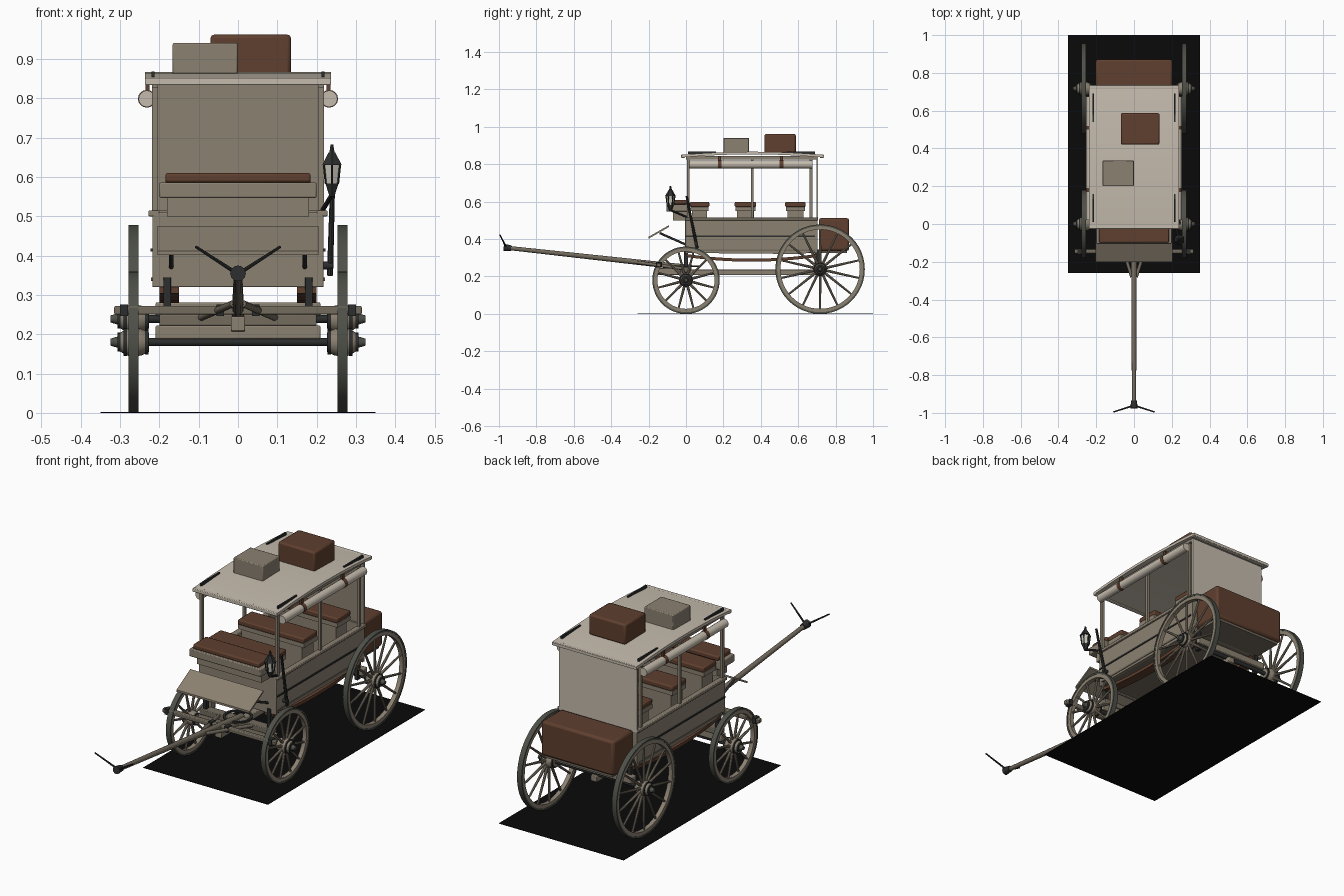
import bpy, bmesh, math
from mathutils import Vector, Matrix

cube = bpy.data.objects.get("Cube")
if cube:
    bpy.data.objects.remove(cube, do_unlink=True)


def material(name, *rgb):
    m = bpy.data.materials.new(name)
    m.use_nodes = True
    m.diffuse_color = (*rgb, 1)
    m.node_tree.nodes["Principled BSDF"].inputs["Base Color"].default_value = (*rgb, 1)
    return m


CANVAS = material("pale canvas", .56, .50, .42)
PAINT = material("drab paint", .26, .22, .165)
WOOD = material("weathered wood", .17, .145, .11)
LEATHER = material("brown leather", .115, .05, .028)
IRON = material("dark iron", .025, .027, .026)
TYRE = material("worn steel", .075, .08, .065)
GLASS = material("lamp glass", .6, .58, .5)
BLACK = material("black base", .003, .003, .003)
parts = []


def finish(name, bm, mat, bevel=0):
    bmesh.ops.recalc_face_normals(bm, faces=bm.faces)
    me = bpy.data.meshes.new(name)
    bm.to_mesh(me)
    bm.free()
    me.materials.append(mat)
    ob = bpy.data.objects.new(name, me)
    bpy.context.collection.objects.link(ob)
    if bevel:
        mod = ob.modifiers.new("edge", "BEVEL")
        mod.width, mod.segments = bevel, 2
    parts.append(ob)
    return ob


def box(name, mat, x, y, z, bevel=0):
    """Box from three (low, high) ranges."""
    bm = bmesh.new()
    size = [b - a for a, b in (x, y, z)]
    mid = [(a + b) / 2 for a, b in (x, y, z)]
    bmesh.ops.create_cube(bm, size=1, matrix=Matrix.Translation(mid) @ Matrix.Diagonal((*size, 1)))
    return finish(name, bm, mat, bevel)


def add_rod(bm, a, b, r1, r2, sides):
    a, b = Vector(a), Vector(b)
    turn = (b - a).to_track_quat('Z', 'Y').to_matrix().to_4x4()
    bmesh.ops.create_cone(bm, cap_ends=True, segments=sides, radius1=r1, radius2=r2,
                          depth=(b - a).length, matrix=Matrix.Translation((a + b) / 2) @ turn)


def rod(name, mat, a, b, r1, r2=None, sides=12):
    bm = bmesh.new()
    add_rod(bm, a, b, r1, r1 if r2 is None else r2, sides)
    return finish(name, bm, mat)


def ring(name, mat, centre, profile, sides=48):
    """Turn a closed (radius, x) profile about the x axis."""
    bm = bmesh.new()
    loops = []
    for i in range(sides):
        t = math.tau * i / sides
        loops.append([bm.verts.new(Vector(centre) + Vector((x, r * math.cos(t), r * math.sin(t))))
                      for r, x in profile])
    n = len(profile)
    for i in range(sides):
        p, q = loops[i], loops[(i + 1) % sides]
        for j in range(n):
            k = (j + 1) % n
            bm.faces.new((p[j], p[k], q[k], q[j]))
    return finish(name, bm, mat)


def extrude_yz(name, mat, points, x):
    """Prism with a y-z outline spanning an x range."""
    bm = bmesh.new()
    a, b = [[bm.verts.new((xx, y, z)) for y, z in points] for xx in x]
    bm.faces.new(a)
    bm.faces.new(b)
    for i in range(len(a)):
        j = (i + 1) % len(a)
        bm.faces.new((a[i], a[j], b[j], b[i]))
    return finish(name, bm, mat)


def bow(y0, y1, z, rise, thick, n=12):
    """Outline of a strip curved along y."""
    f = [i / n for i in range(n + 1)]
    top = [(y0 + (y1 - y0) * t, z + rise * 4 * t * (1 - t)) for t in f]
    return top + [(y, h - thick) for y, h in reversed(top)]


def sides(low, high, s):
    return (low, high) if s > 0 else (-high, -low)


# Wheels and hubs
def wheel(name, s, y, R, count):
    c = (s * .266, y, R)
    ring(name + "_tyre", TYRE, c, [(R, -.013), (R, .013), (R - .009, .013), (R - .009, -.013)])
    ring(name + "_rim", PAINT, c, [(R - .009, -.011), (R - .009, .011), (R - .027, .011), (R - .027, -.011)])
    bm = bmesh.new()
    for i in range(count):
        t = math.tau * (i + .5) / count
        d = Vector((0, math.cos(t), math.sin(t)))
        add_rod(bm, Vector(c) + d * .02, Vector(c) + d * (R - .022), .0075, .005, 8)
    finish(name + "_spokes", bm, PAINT)
    hub = [(.001, -.04), (.024, -.04), (.034, -.02), (.037, 0), (.034, .018), (.022, .036), (.001, .036)]
    ring(name + "_hub", PAINT, c, [(r, s * x) for r, x in hub], 20)
    for x, r in ((-.034, .031), (.021, .035), (.036, .024)):
        rod(name + "_hub_band", IRON, (c[0] + s * (x - .004), y, R), (c[0] + s * (x + .004), y, R), r, sides=20)
    rod(name + "_hub_cap", TYRE, (c[0] + s * .038, y, R), (c[0] + s * .058, y, R), .015, .009)


for s, side in ((1, "left"), (-1, "right")):
    wheel(side + "_front_wheel", s, 0, .18, 12)
    wheel(side + "_rear_wheel", s, .717, .239, 14)

# Undercarriage
for name, y, z in (("front", 0, .18), ("rear", .717, .239)):
    rod(name + "_axle", IRON, (-.3, y, z), (.3, y, z), .01)
    box(name + "_axle_bed", PAINT, (-.21, .21), (y - .02, y + .02), (z + .008, z + .042), .004)
box("reach_beam", PAINT, (-.018, .018), (-.03, .74), (.207, .237), .003)
box("front_bolster", WOOD, (-.2, .2), (-.025, .025), (.222, .25), .003)
ring("turning_ring", IRON, (0, 0, 0), [(.07, -.004), (.07, .004), (.058, .004), (.058, -.004)], 24).matrix_world = \
    Matrix.Translation((0, 0, .255)) @ Matrix.Rotation(math.pi / 2, 4, 'Y')
for s, side in ((1, "left"), (-1, "right")):
    extrude_yz(side + "_leather_brace", LEATHER, bow(0, .7, .32, -.025, .016), sides(.15, .2, s))
    for y in (0, .7):
        box(side + "_brace_standard", IRON, sides(.17, .19, s), (y - .012, y + .012), (.225, .345), .002)
    rod(side + "_pole_stay", WOOD, (s * .1, 0, .24), (s * .012, -.28, .278), .009)

# Draught pole and crossbar
rod("draught_pole", WOOD, (0, .03, .245), (0, -.955, .353), .016, .011)
box("pole_socket", PAINT, (-.018, .018), (-.16, -.03), (.208, .245), .003)
box("crossbar", WOOD, (-.315, .315), (-.157, -.133), (.25, .272), .004)
for x in (-.29, -.045, .045, .29):
    box("crossbar_band", IRON, (x - .01, x + .01), (-.161, -.129), (.247, .276))
rod("pole_tip", IRON, (0, -.935, .351), (0, -.975, .355), .015, .02)
for s in (1, -1):
    rod("pole_tip_arm", IRON, (0, -.96, .353), (s * .108, -.995, .423), .005, .0035, 8)

# Body tub
tub = [(0, .515), (.0, .345), (.08, .325), (.62, .32), (.70, .335), (.70, .515)]
for s, side in ((1, "left"), (-1, "right")):
    extrude_yz(side + "_body_side", PAINT, tub, sides(.203, .218, s))
    box(side + "_body_rail", PAINT, sides(.2, .228, s), (-.005, .705), (.5, .515), .003)
    box(side + "_body_stripe", IRON, sides(.217, .222, s), (.0, .69), (.41, .418))
    box(side + "_lower_trim", WOOD, sides(.217, .221, s), (.02, .69), (.335, .345))
box("body_floor", WOOD, (-.205, .205), (.01, .69), (.325, .345))
box("body_front", PAINT, (-.218, .218), (-.005, .012), (.32, .51), .003)
box("body_back", PAINT, (-.218, .218), (.688, .703), (.325, .515))

# Passenger benches
for y0, y1 in ((.02, .125), (.26, .375), (.53, .64)):
    box("bench_base", PAINT, (-.17, .17), (y0 + .012, y1 - .012), (.34, .555))
    box("bench_seat_board", PAINT, (-.185, .185), (y0 + .004, y1 - .004), (.55, .572))
    box("bench_cushion", LEATHER, (-.185, .185), (y0, y1), (.572, .598), .006)

# Driver seat and footboard
box("driver_seat_support", PAINT, (-.18, .18), (-.07, .01), (.5, .548))
box("driver_seat_box", PAINT, (-.2, .2), (-.105, .012), (.547, .586), .004)
box("driver_cushion", LEATHER, (-.185, .185), (-.098, .008), (.586, .61), .006)
extrude_yz("footboard", PAINT, [(-.2, .402), (-.09, .465), (-.09, .475), (-.2, .412)], (-.205, .205))
for s in (1, -1):
    rod("footboard_bracket", IRON, (s * .17, -.14, .432), (s * .17, 0, .37), .006)

# Posts, roof and back curtain
for s, side in ((1, "left"), (-1, "right")):
    for y in (.012, .355, .668):
        box(side + "_roof_post", PAINT, sides(.205, .219, s), (y - .007, y + .007), (.51, .84))
    box(side + "_roof_rail", PAINT, sides(.203, .219, s), (0, .70), (.826, .845))
    rod(side + "_rolled_curtain", CANVAS, (s * .232, .02, .799), (s * .232, .675, .799), .021, sides=16)
    for y in (.18, .51):
        rod(side + "_curtain_strap", LEATHER, (s * .232, y - .01, .799), (s * .232, y + .01, .799), .0225, sides=16)
        box(side + "_strap_tail", LEATHER, sides(.225, .235, s), (y - .008, y + .008), (.81, .845))
    for y in (.01, .54):
        rail = box(side + "_roof_grip", IRON, sides(.212, .22, s), (y, y + .15), (.855, .869))
extrude_yz("canvas_roof", CANVAS, bow(-.025, .737, .85, .017, .014), (-.237, .237))
for y in (-.02, .722):
    box("roof_end_trim", CANVAS, (-.237, .237), (y - .006, y + .014), (.834, .852), .003)
back = box("back_curtain", CANVAS, (-.219, .219), (.698, .706), (.5, .84))
back.data.materials.append(PAINT)
for f in back.data.polygons:
    if f.normal.y < -.5:
        f.material_index = 1

# Luggage
box("rear_trunk", LEATHER, (-.203, .203), (.71, .872), (.337, .512), .012)
box("trunk_rack", WOOD, (-.19, .19), (.69, .86), (.325, .338))
box("roof_case_brown", LEATHER, (-.07, .135), (.42, .587), (.858, .962), .009)
box("roof_case_drab", PAINT, (-.166, -.001), (.2, .337), (.858, .941), .004)

# Carriage lamp and brake lever
lx, ly = .239, -.083
rod("lamp_glass", GLASS, (lx, ly, .582), (lx, ly, .632), .016, .022, 6)
rod("lamp_base", IRON, (lx, ly, .55), (lx, ly, .583), .007, .019, 6)
rod("lamp_hood", IRON, (lx, ly, .63), (lx, ly, .662), .029, .01, 6)
rod("lamp_finial", IRON, (lx, ly, .66), (lx, ly, .683), .008, .004, 6)
for i in range(6):
    t = math.tau * i / 6
    c, d = math.cos(t), math.sin(t)
    rod("lamp_frame", IRON, (lx + .018 * d, ly + .018 * c, .582), (lx + .024 * d, ly + .024 * c, .632), .003, sides=6)
rod("lamp_bracket", IRON, (lx, ly, .555), (.215, .01, .515), .006, sides=8)
rod("brake_lever", IRON, (.234, .06, .35), (.242, .003, .63), .008, .006, 8)
rod("brake_pivot", IRON, (.21, .055, .375), (.242, .055, .375), .01)

# Base plate under the wheels
box("base_plate", BLACK, (-.35, .35), (-.26, 1), (0, .002))

bpy.ops.object.select_all(action='DESELECT')
for ob in parts:
    ob.select_set(True)
bpy.context.view_layer.objects.active = parts[0]
bpy.ops.object.shade_smooth_by_angle(angle=math.radians(35))
